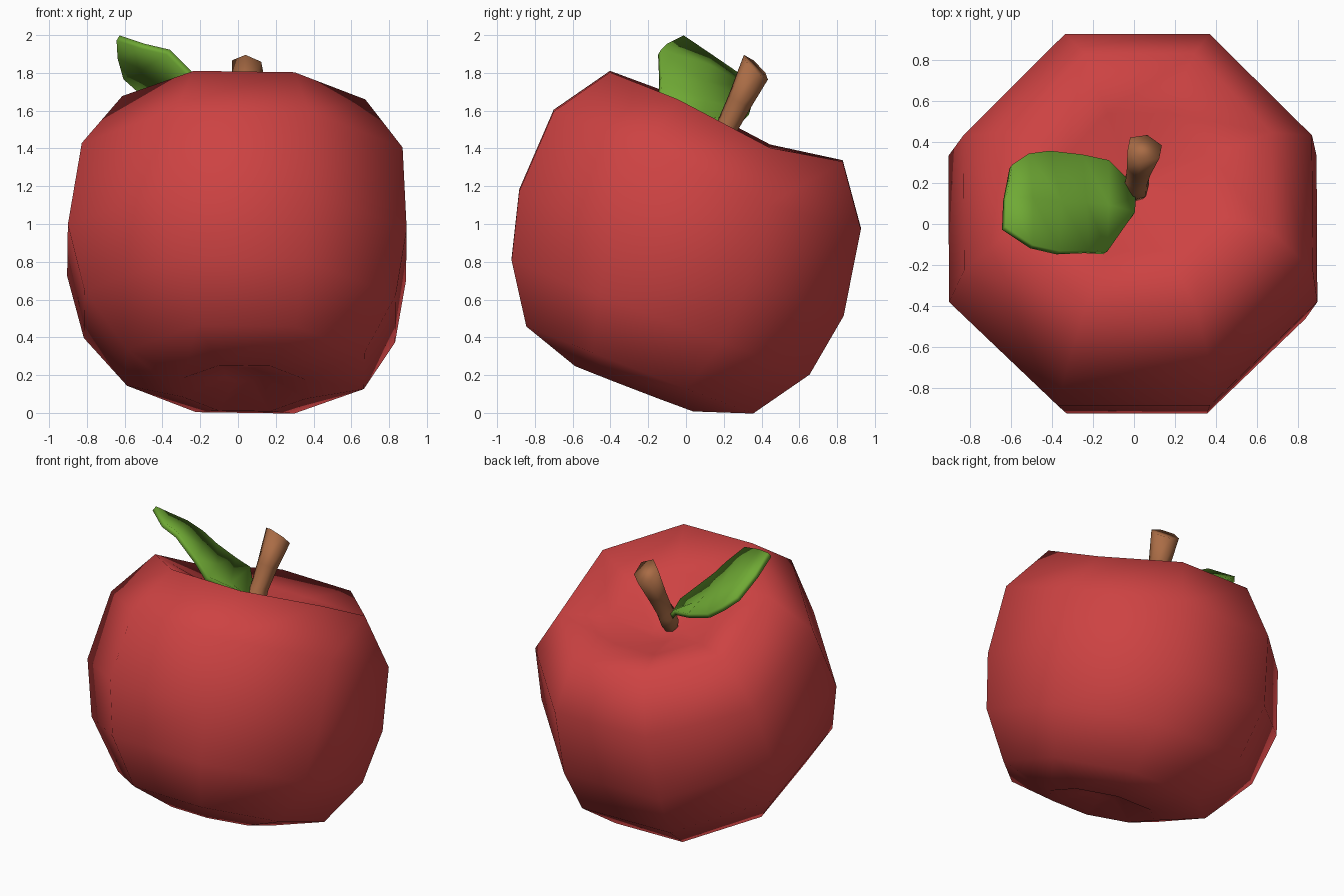
import bpy, bmesh, math
from mathutils import Matrix, Vector

if "Cube" in bpy.data.objects:
    bpy.data.objects.remove(bpy.data.objects["Cube"])


def material(name, rgb):
    m = bpy.data.materials.new(name)
    m.diffuse_color = (*rgb, 1)
    m.use_nodes = True
    m.node_tree.nodes["Principled BSDF"].inputs["Base Color"].default_value = m.diffuse_color
    return m


def finish(name, bm, mat):
    bmesh.ops.recalc_face_normals(bm, faces=bm.faces)
    me = bpy.data.meshes.new(name)
    bm.to_mesh(me)
    bm.free()
    for p in me.polygons:
        p.use_smooth = True
    me.materials.append(mat)
    ob = bpy.data.objects.new(name, me)
    bpy.context.collection.objects.link(ob)
    return ob


def bridge(bm, rings):
    n = len(rings[0])
    for a, b in zip(rings, rings[1:]):
        for i in range(n):
            j = (i + 1) % n
            bm.faces.new((a[i], a[j], b[j], b[i]))


red = material("apple red", (0.61, 0.055, 0.055))
brown = material("stem brown", (0.40, 0.15, 0.06))
green = material("leaf green", (0.16, 0.40, 0.035))

# Apple body: eight-sided rings (apothem, height, x shift, y shift, dip of the rear sides),
# tilted backwards
profile = [(0.10, -0.74, 0.04, 0.02, 0), (0.335, -0.82, 0.045, 0.02, 0),
           (0.643, -0.715, 0.05, 0.012, 0), (0.845, -0.415, 0.015, 0.015, 0),
           (0.92, -0.06, -0.005, -0.003, 0), (0.871, 0.40, 0.015, -0.033, 0.05),
           (0.66, 0.70, 0.02, -0.04, 0.065), (0.36, 0.62, 0.01, -0.02, 0.02),
           (0.10, 0.49, 0.0, 0.0, 0)]
bm = bmesh.new()
rings = []
for r, h, ox, oy, dip in profile:
    R = r / math.cos(math.pi / 8)
    ring = []
    for k in range(8):
        t = math.pi / 8 + k * math.pi / 4
        drop = dip if k in (0, 3) else 0
        ring.append(bm.verts.new((ox + R * math.cos(t) * 0.975, oy + R * math.sin(t), h - drop)))
    rings.append(ring)
bridge(bm, rings)
bm.faces.new(rings[0])
bm.faces.new(rings[-1])
tilt = (Matrix.Translation((0, 0, 0.903)) @ Matrix.Rotation(math.radians(0.8), 4, 'Y')
        @ Matrix.Rotation(math.radians(-21), 4, 'X'))
bm.transform(tilt)
finish("apple_body", bm, red)

# Stem: six-sided tube with a small collar, widening towards its slanted top
path = [((0.01, 0.14, 1.34), 0.035), ((0.01, 0.175, 1.43), 0.066), ((0.01, 0.20, 1.48), 0.066),
        ((0.015, 0.22, 1.52), 0.06), ((0.03, 0.285, 1.65), 0.069), ((0.052, 0.37, 1.83), 0.092)]
bm = bmesh.new()
rings = []
for i, (c, r) in enumerate(path):
    lo, hi = path[max(i - 1, 0)][0], path[min(i + 1, len(path) - 1)][0]
    d = (Vector(hi) - Vector(lo)).normalized()
    if i == len(path) - 1:
        d += Vector((0.15, 0.45, 0))  # slanted cut
    rot = Vector((0, 0, 1)).rotation_difference(d)
    rings.append([bm.verts.new(Vector(c) + rot @ Vector((r * math.cos(k * math.pi / 3 + 0.3),
                                                         r * math.sin(k * math.pi / 3 + 0.3), 0)))
                  for k in range(6)])
bridge(bm, rings)
bm.faces.new(rings[0])
bm.faces.new(rings[-1])
finish("stem", bm, brown)

# Leaf: rows from base to tip, each front edge / midrib / back edge
rows = [((0.0, 0.05, 1.52), (0.0, 0.12, 1.47), (-0.05, 0.23, 1.49)),
        ((-0.14, -0.14, 1.67), (-0.13, 0.09, 1.54), (-0.13, 0.31, 1.57)),
        ((-0.23, -0.135, 1.77), (-0.24, 0.10, 1.64), (-0.26, 0.335, 1.59)),
        ((-0.37, -0.14, 1.91), (-0.36, 0.10, 1.74), (-0.42, 0.35, 1.64)),
        ((-0.50, -0.11, 1.94), (-0.50, 0.12, 1.83), (-0.52, 0.335, 1.71)),
        ((-0.635, -0.02, 1.985), (-0.63, 0.12, 1.89), (-0.60, 0.28, 1.78))]
bm = bmesh.new()
grid = [[bm.verts.new(p) for p in row] for row in rows]
for a, b in zip(grid, grid[1:]):
    for i in range(2):
        bm.faces.new((a[i], a[i + 1], b[i + 1], b[i]))
leaf = finish("leaf", bm, green)
mod = leaf.modifiers.new("thickness", 'SOLIDIFY')
mod.thickness = 0.035
mod.offset = 0
